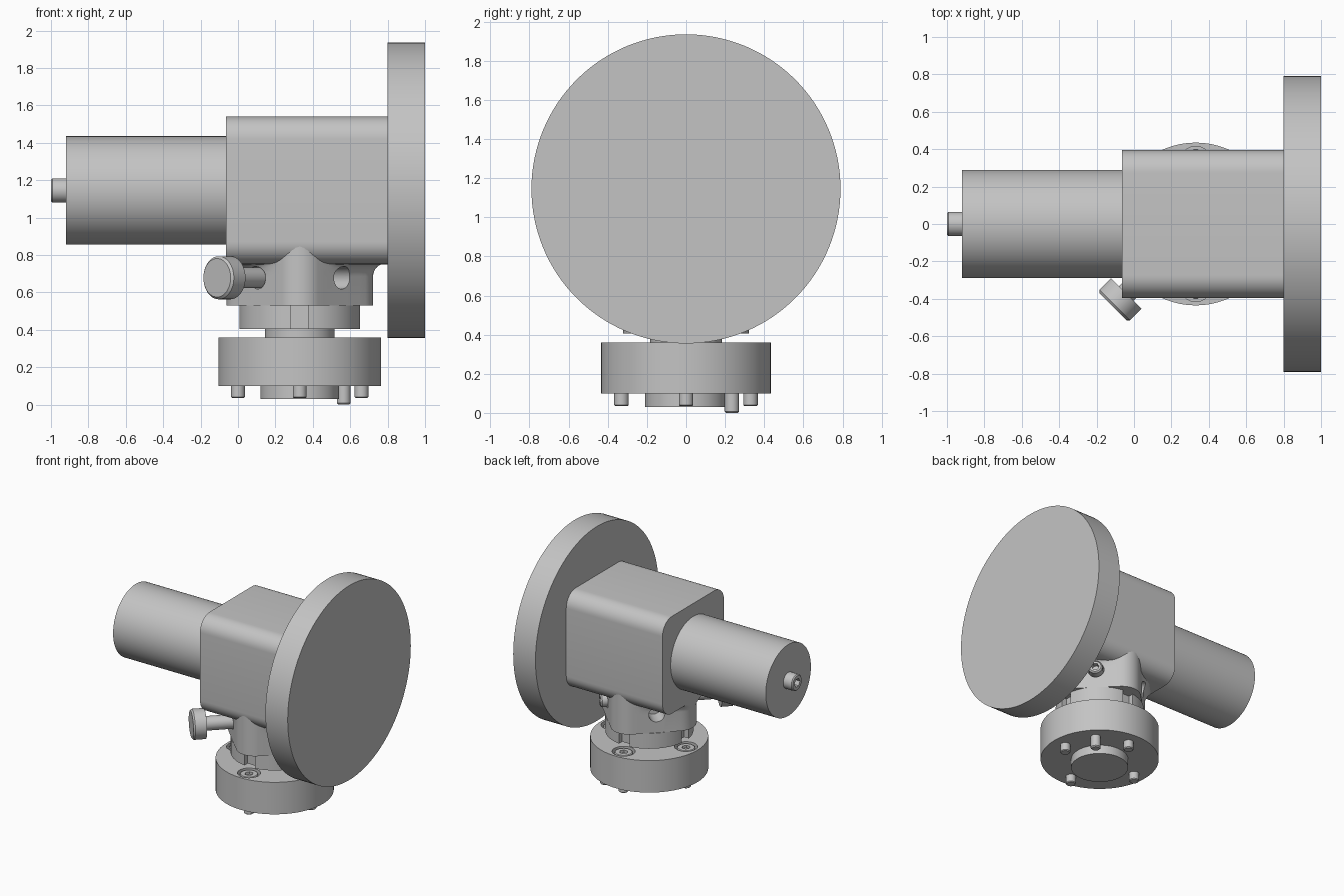
import bpy, bmesh, math
from mathutils import Vector

if "Cube" in bpy.data.objects:
    bpy.data.objects.remove(bpy.data.objects["Cube"], do_unlink=True)

steel = bpy.data.materials.new("steel_grey")
steel.use_nodes = True
GREY = (0.55, 0.55, 0.55, 1)
steel.diffuse_color = GREY
steel.node_tree.nodes["Principled BSDF"].inputs["Base Color"].default_value = GREY

CX = 0.33      # vertical tool axis
AZ = 1.145     # horizontal drive axis height
X, Z = Vector((1, 0, 0)), Vector((0, 0, 1))


def make(name, bm):
    bmesh.ops.recalc_face_normals(bm, faces=bm.faces)
    mesh = bpy.data.meshes.new(name)
    bm.to_mesh(mesh)
    bm.free()
    mesh.materials.append(steel)
    ob = bpy.data.objects.new(name, mesh)
    bpy.context.collection.objects.link(ob)
    return ob


def select(ob):
    bpy.ops.object.select_all(action='DESELECT')
    ob.select_set(True)
    bpy.context.view_layer.objects.active = ob


def finish(ob, cutters=()):
    """Subtract the cutters, then smooth the curved faces."""
    select(ob)
    for cutter in cutters:
        mod = ob.modifiers.new("cut", 'BOOLEAN')
        mod.operation, mod.solver, mod.object = 'DIFFERENCE', 'EXACT', cutter
        bpy.ops.object.modifier_apply(modifier=mod.name)
        bpy.data.objects.remove(cutter, do_unlink=True)
    select(ob)
    bpy.ops.object.shade_smooth_by_angle(angle=math.radians(30))
    return ob


def loft(name, rings):
    """Closed skin through rings of equal point count."""
    bm = bmesh.new()
    loops = [[bm.verts.new(p) for p in ring] for ring in rings]
    n = len(loops[0])
    for a, b in zip(loops, loops[1:]):
        for i in range(n):
            j = (i + 1) % n
            bm.faces.new((a[i], a[j], b[j], b[i]))
    bm.faces.new(loops[0][::-1])
    bm.faces.new(loops[-1])
    return make(name, bm)


def rod(name, start, axis, length, radius, chamfer=0.0, sides=64):
    """Cylinder from start along axis, with an optional chamfer at its end."""
    rot = axis.to_track_quat('Z', 'Y')
    steps = [(0, radius), (length - chamfer, radius)]
    if chamfer:
        steps.append((length, radius - chamfer))
    rings = []
    for h, r in steps:
        ring = []
        for i in range(sides):
            a = math.tau * i / sides
            ring.append(Vector(start) + rot @ Vector((r * math.cos(a), r * math.sin(a), h)))
        rings.append(ring)
    return loft(name, rings)


def rounded_square(half, radius, turn=0.0, flats=8):
    """Outline points with outward normals, before any placing."""
    pts = []
    c = half - radius
    for q in range(4):
        corner = Vector((c, c)) if q == 0 else Vector((-corner.y, corner.x))
        for i in range(11):
            a = q * math.pi / 2 + i * math.pi / 20
            n = Vector((math.cos(a), math.sin(a)))
            pts.append((corner + n * radius, n))
        nxt = Vector((-corner.y, corner.x))
        for i in range(1, flats):
            pts.append((corner.lerp(nxt, i / flats) + n * radius, n))
    ct, st = math.cos(turn), math.sin(turn)
    spin = lambda v: Vector((v.x * ct - v.y * st, v.x * st + v.y * ct))
    return [(spin(p), spin(n)) for p, n in pts]


# Mounting disc, drive housing and motor
finish(rod("mounting_disc", (0.8, 0, AZ), X, 0.2, 0.79, sides=128))
outline = rounded_square(0.395, 0.12, flats=1)
finish(loft("drive_housing", [[(x, p.x, AZ + p.y) for p, n in outline] for x in (-0.065, 0.8)]))
finish(rod("motor_body", (-0.06, 0, AZ), -X, 0.86, 0.29, sides=96))
finish(rod("motor_shaft", (-0.9, 0, AZ), -X, 0.1, 0.065, 0.008),
       [rod("socket_cutter", (-0.95, 0, AZ), -X, 0.1, 0.035, sides=6)])

# Neck: rounded diamond that flares into the underside of the housing
diamond = rounded_square(0.318, 0.139, math.pi / 4)
FILLET = 0.07


def neck_ring(z, flare=0.0):
    ring = []
    for p, n in diamond:
        weight = min(1, max(0, (0.3 - abs(p.y)) / 0.1))
        q = p + n * flare * weight
        ring.append((max(-0.064, CX + q.x), q.y, z))
    return ring


rings = [neck_ring(0.53)]
for i in range(9):
    a = i / 8 * math.pi / 2
    rings.append(neck_ring(0.685 + FILLET * math.sin(a), FILLET * (1 - math.cos(a))))
rings += [neck_ring(0.77), neck_ring(0.88)]
neck = loft("neck", rings)

# Four radial holes through the flats of the neck
diagonals = [Vector((sx, sy, 0)).normalized() for sx in (-1, 1) for sy in (-1, 1)]
hub = Vector((CX, 0, 0.678))
finish(neck, [rod("hole_cutter", hub + d * 0.18, d, 0.3, 0.06, sides=48) for d in diagonals])

# Thumb screw at the front right, set screw at the back left
d = diagonals[0]
finish(rod("thumb_screw_shank", hub + d * 0.17, d, 0.37, 0.054))
finish(rod("thumb_screw_head", hub + d * 0.525, d, 0.1, 0.115, 0.012))
d = diagonals[3]
finish(rod("set_screw", hub + d * 0.17, d, 0.2, 0.052, 0.01),
       [rod("socket_cutter", hub + d * 0.33, d, 0.1, 0.028, sides=6)])

# Slotted ring and spindle between neck and flange
axes = [Vector((math.cos(a), math.sin(a), 0)) for a in (0, math.pi / 2, math.pi, -math.pi / 2)]
slots = []
for d in axes:
    side = Vector((-d.y, d.x, 0)) * 0.0475
    base = Vector((CX, 0, 0))
    corners = [base + d * 0.28 - side, base + d * 0.4 - side,
               base + d * 0.4 + side, base + d * 0.28 + side]
    slots.append(loft("slot_cutter", [[c + Z * h for c in corners] for h in (0.38, 0.56)]))
finish(rod("slotted_ring", (CX, 0, 0.405), Z, 0.125, 0.325), slots)
finish(rod("spindle", (CX, 0, 0.34), Z, 0.08, 0.185))

# Tool flange with counterbored screws and centring boss
flange = rod("tool_flange", (CX, 0, 0.1), Z, 0.26, 0.435, sides=96)
seats = [Vector((CX, 0, 0)) + d * 0.33 for d in axes]
finish(flange, [rod("bore_cutter", s + Z * 0.32, Z, 0.1, 0.085, sides=48) for s in seats])
finish(rod("centring_boss", (CX, 0, 0.11), -Z, 0.08, 0.21))
for s in seats:
    finish(rod("flange_screw_head", s + Z * 0.31, Z, 0.045, 0.068, 0.006, 48),
           [rod("socket_cutter", s + Z * 0.335, Z, 0.1, 0.032, sides=6)])
    finish(rod("flange_screw_tip", s + Z * 0.11, -Z, 0.075, 0.037, 0.006, 32))
finish(rod("locating_pin", (CX + 0.235, 0.235, 0.11), -Z, 0.11, 0.037, 0.008, 32))
